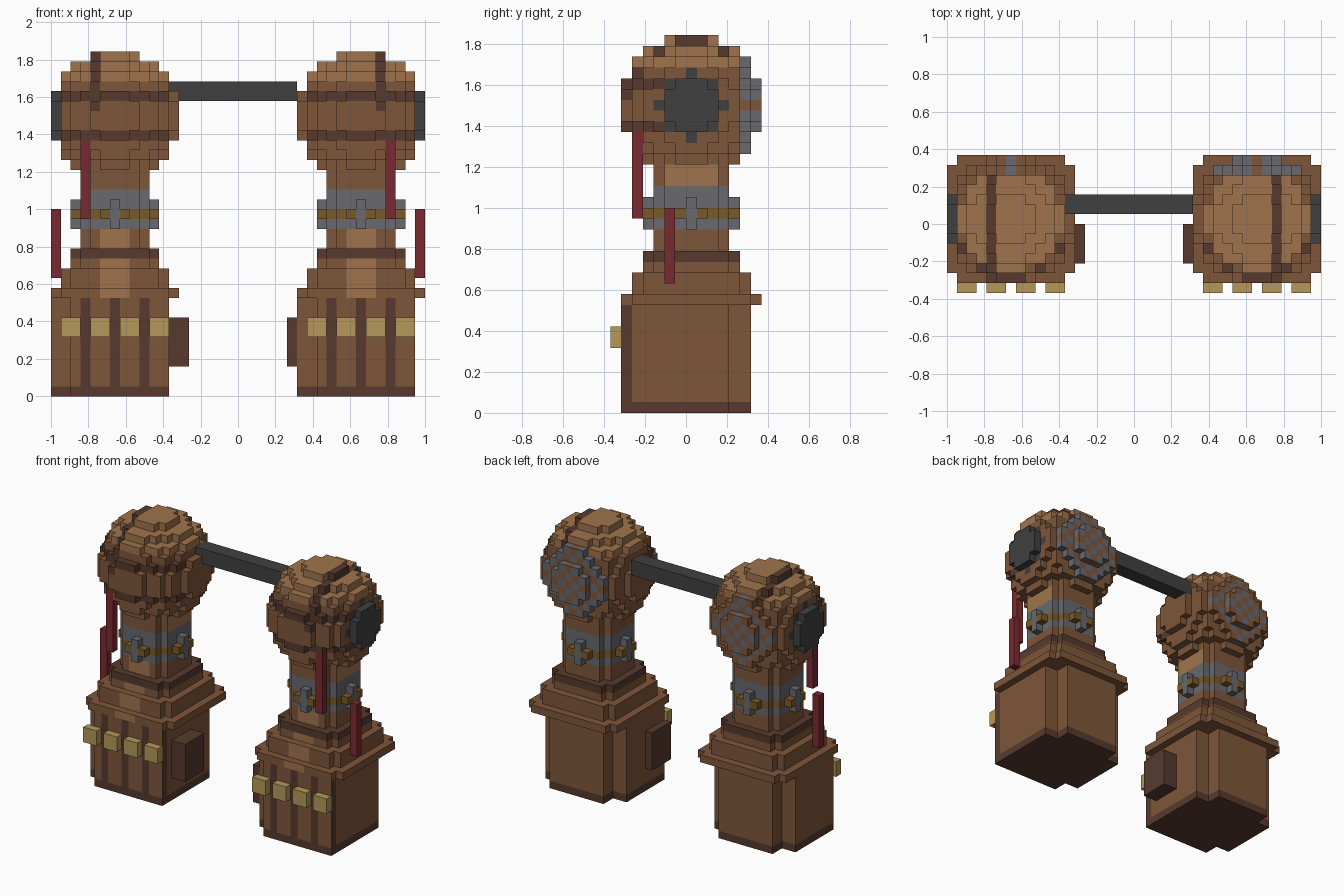
import bpy
import bmesh

cube = bpy.data.objects.get("Cube")
if cube:
    bpy.data.objects.remove(cube, do_unlink=True)

V = 2 / 38            # edge of one block
HALF_X, HALF_Y = 19, 6
STEP = 25             # blocks between the two towers

COLOURS = {
    "brown": "7F563A", "dark_brown": "573A2D", "tan": "A0744D", "brass": "B5985A",
    "ochre": "7A5A28", "steel": "68696F", "charcoal": "404040", "red": "7A2A30",
}
NAMES = list(COLOURS)


def linear(c):
    return c / 12.92 if c <= 0.04045 else ((c + 0.055) / 1.055) ** 2.4


def make_material(name, code):
    rgb = [linear(int(code[i:i + 2], 16) / 255) for i in (0, 2, 4)]
    mat = bpy.data.materials.new(name)
    mat.use_nodes = True
    mat.diffuse_color = (*rgb, 1)
    node = next(n for n in mat.node_tree.nodes if n.type == "BSDF_PRINCIPLED")
    node.inputs["Base Color"].default_value = (*rgb, 1)
    return mat


MATS = [make_material(n, c) for n, c in COLOURS.items()]


def block(x, y, z, notch=0, open_corner=False):
    """Cells of a box given as index ranges, with square notches in its upright edges."""
    cells = set()
    for i in range(*x):
        for j in range(*y):
            dx = min(i - x[0], x[1] - 1 - i)
            dy = min(j - y[0], y[1] - 1 - j)
            cut = dx < notch and dy < notch
            if open_corner and i >= x[1] - notch and j < y[0] + notch:
                cut = False
            if not cut:
                cells |= {(i, j, k) for k in range(*z)}
    return cells


def build(name, cells, colour, shift=0):
    """Skin a set of cells; colour is a name or a rule on cell and face direction."""
    bm = bmesh.new()
    verts = {}

    def vert(p):
        if p not in verts:
            verts[p] = bm.verts.new(((p[0] + shift - HALF_X) * V, (p[1] - HALF_Y) * V, p[2] * V))
        return verts[p]

    for c in sorted(cells):
        for axis in range(3):
            for side in (0, 1):
                n = [0, 0, 0]
                n[axis] = 2 * side - 1
                if tuple(a + b for a, b in zip(c, n)) in cells:
                    continue
                ring = []
                for u, w in ((0, 0), (1, 0), (1, 1), (0, 1)):
                    p = list(c)
                    p[axis] += side
                    p[(axis + 1) % 3] += u
                    p[(axis + 2) % 3] += w
                    ring.append(vert(tuple(p)))
                face = bm.faces.new(ring if side else ring[::-1])
                pick = colour if isinstance(colour, str) else colour(*c, tuple(n))
                face.material_index = NAMES.index(pick)
    mesh = bpy.data.meshes.new(name)
    bm.to_mesh(mesh)
    bm.free()
    for m in MATS:
        mesh.materials.append(m)
    obj = bpy.data.objects.new(name, mesh)
    bpy.context.collection.objects.link(obj)
    return obj


# Colour rules
def base_colour(x, y, z, n):
    if z == 0:
        return "dark_brown"
    if y == 0 and (x in (3, 6, 9) or n[0] > 0):
        return "dark_brown"
    return "brown"


def step_colour(x, y, z, n):
    if z == 14:
        return "dark_brown"
    return "tan" if n[1] < 0 and 5 <= x < 8 and y < 3 else "brown"


def neck_colour(x, y, z, n):
    if z == 18:
        return "ochre"
    if 17 <= z < 21:
        return "steel"
    if z < 17 and n[1] < 0 and 5 <= x < 8:
        return "tan"
    return "tan" if z > 20 and n[0] > 0 and 4 <= y < 9 else "brown"


def head_rule(right):
    outer = (11, 12) if right else (0, 1)
    stripe = 8 if right else 4

    def rule(x, y, z, n):
        if x in outer and (y - 6) ** 2 + (z - 28) ** 2 < 10:
            return "charcoal"
        if y >= 11:
            return "steel" if (x + z + right) % 2 == 0 else "brown"
        if x == stripe and z >= 29:
            return "dark_brown"
        if z in (26, 30) and y <= 4:
            return "dark_brown"
        return "tan" if z >= 32 else "brown"
    return rule


ball = {(x, y, z) for x in range(13) for y in range(13) for z in range(22, 35)
        if (x - 6) ** 2 + (y - 6) ** 2 + (z - 28) ** 2 <= 6.5 ** 2}

# Stepped collar between base and neck
collar = (block((0, 13), (0, 13), (10, 11), 1) | block((1, 12), (1, 12), (11, 13), 1)
          | block((2, 11), (2, 11), (13, 15), 1))

# Studs and clasps on the four sides of the neck band
studs, clasps = set(), set()
for a in (2, 10):
    studs |= block((6, 7), (a, a + 1), (17, 20)) | block((a, a + 1), (6, 7), (17, 20))
    clasps |= block((5, 8), (a, a + 1), (18, 19)) | block((a, a + 1), (5, 8), (18, 19))
clasps -= studs

for right in (0, 1):
    tag = ("right", "left")[right]
    s = STEP * right

    def mirrored(a, b):
        return (38 - b, 38 - a) if right else (a, b)

    build(tag + "_base", block((0, 12), (0, 12), (0, 10), 2, True), base_colour, s)
    build(tag + "_collar", collar, step_colour, s)
    build(tag + "_neck", block((3, 10), (3, 10), (15, 23), 1), neck_colour, s)
    build(tag + "_neck_studs", studs, "steel", s)
    build(tag + "_neck_clasps", clasps, "ochre", s)
    build(tag + "_head", ball, head_rule(right), s)
    # Row of pegs on the front of the base
    for i in range(4):
        x = 1 + 3 * i
        build(f"{tag}_peg_{i + 1}", block((x, x + 2), (-1, 0), (6, 8)), "brass", s)
    # Side box and red rods, mirrored between the towers
    build(tag + "_side_box", block(mirrored(12, 14), (2, 6), (3, 8)), "dark_brown")
    build(tag + "_front_rod", block(mirrored(3, 4), (1, 2), (18, 26)), "red")
    build(tag + "_side_rod", block(mirrored(0, 1), (4, 5), (12, 19)), "red")

# Bar joining the two heads
build("cross_bar", block((12, 25), (7, 9), (30, 32)), "charcoal")
